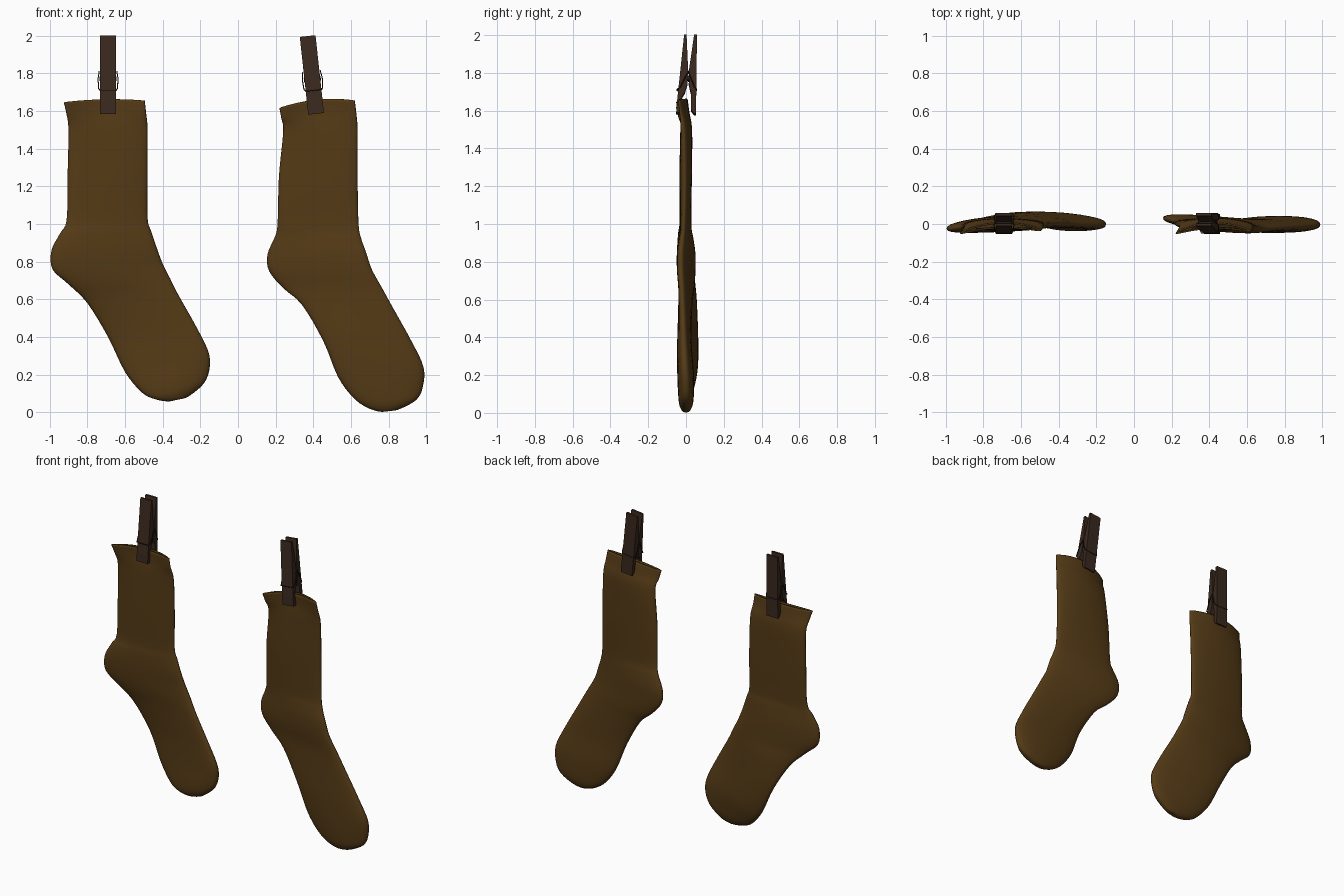
import bpy, bmesh, math
from mathutils import Matrix, Vector

if "Cube" in bpy.data.objects:
    bpy.data.objects.remove(bpy.data.objects["Cube"])


def material(name, color):
    m = bpy.data.materials.new(name)
    m.diffuse_color = color
    m.use_nodes = True
    m.node_tree.nodes["Principled BSDF"].inputs["Base Color"].default_value = m.diffuse_color
    return m


WOOL = material("brown_wool", (0.09, 0.043, 0.008, 1))
WOOD = material("dark_wood", (0.042, 0.022, 0.013, 1))
WIRE = material("dark_wire", (0.02, 0.012, 0.008, 1))


def add_object(name, bm, mat):
    bmesh.ops.recalc_face_normals(bm, faces=bm.faces)
    me = bpy.data.meshes.new(name)
    bm.to_mesh(me)
    bm.free()
    me.materials.append(mat)
    ob = bpy.data.objects.new(name, me)
    bpy.context.collection.objects.link(ob)
    return ob


def spline(a, b, c, d, t):
    return [0.5 * (2 * q + (r - p) * t + (2 * p - 5 * q + 4 * r - s) * t * t
                   + (3 * q - p - 3 * r + s) * t ** 3) for p, q, r, s in zip(a, b, c, d)]


def sock(name, sections, bump, ring=32, steps=4):
    # Loft flattened rings: left x,z / right x,z / left y, right y / bow, half thickness
    n = len(sections)
    rows = []
    for i in range(n - 1):
        a, b, c, d = (sections[min(max(k, 0), n - 1)] for k in range(i - 1, i + 3))
        rows += [spline(a, b, c, d, s / steps) for s in range(steps)]
    rows.append(sections[-1])
    bm = bmesh.new()
    loops = []
    for j, (lx, lz, rx, rz, yl, yr, bow, th) in enumerate(rows):
        loop = []
        for k in range(ring):
            t = math.tau * k / ring
            c, s = math.cos(t), math.sin(t)
            u = (c + 1) / 2
            y = yl + (yr - yl) * u + bow * (1 - c * c)
            y += math.copysign(abs(s) ** 0.8, s) * th
            z = lz + (rz - lz) * u + bump * (1 - c * c) * max(0, 1 - j / 8)
            loop.append(bm.verts.new((lx + (rx - lx) * u, y, z)))
        loops.append(loop)
    for p, q in zip(loops, loops[1:]):
        for k in range(ring):
            m = (k + 1) % ring
            bm.faces.new((p[k], p[m], q[m], q[k]))
    # Round the toe closed
    tip = bm.verts.new(sum((v.co for v in loops[-1]), Vector()) / ring)
    for k in range(ring):
        bm.faces.new((loops[-1][k], loops[-1][(k + 1) % ring], tip))
    for f in bm.faces:
        f.smooth = True
    ob = add_object(name, bm, WOOL)
    mod = ob.modifiers.new("knit_thickness", 'SOLIDIFY')
    mod.thickness = 0.008
    mod.offset = -1
    return ob


sock("left_sock", [
    (-.925, 1.645, -.495, 1.655, -.05, -.035, .035, .016),
    (-.912, 1.59, -.488, 1.59, -.035, -.03, .03, .02),
    (-.90, 1.50, -.48, 1.50, -.01, -.01, .01, .03),
    (-.905, 1.25, -.48, 1.25, -.005, 0, 0, .032),
    (-.91, 1.02, -.48, 1.03, -.01, 0, 0, .028),
    (-.945, .95, -.46, .96, -.02, 0, .005, .034),
    (-.99, .86, -.43, .87, -.025, 0, .01, .04),
    (-.985, .76, -.40, .79, -.02, .005, .01, .04),
    (-.90, .68, -.36, .71, -.005, .005, .01, .038),
    (-.80, .58, -.32, .63, .02, 0, .01, .036),
    (-.69, .40, -.23, .47, .04, -.005, .005, .036),
    (-.60, .215, -.16, .33, .03, -.005, .005, .043),
    (-.51, .105, -.15, .24, .01, 0, 0, .042),
    (-.44, .07, -.18, .155, 0, 0, 0, .036),
    (-.37, .058, -.26, .086, 0, 0, 0, .02),
    (-.325, .068, -.305, .07, 0, 0, 0, .004)], 0.012)

sock("right_sock", [
    (.22, 1.615, .62, 1.655, -.05, -.04, .035, .016),
    (.23, 1.56, .628, 1.59, -.035, -.03, .03, .02),
    (.24, 1.49, .635, 1.50, -.01, -.015, .015, .03),
    (.217, 1.25, .635, 1.25, 0, -.008, .003, .032),
    (.21, 1.00, .64, 1.00, .01, -.012, 0, .027),
    (.195, .93, .655, .92, .02, -.02, 0, .032),
    (.157, .84, .68, .85, .03, -.028, 0, .038),
    (.165, .75, .71, .76, .03, -.028, 0, .038),
    (.24, .66, .765, .66, .025, -.022, 0, .034),
    (.34, .57, .82, .56, .01, -.018, 0, .034),
    (.452, .38, .92, .38, -.005, -.012, 0, .038),
    (.53, .19, .985, .24, 0, -.005, 0, .044),
    (.61, .08, .98, .13, 0, 0, 0, .042),
    (.68, .028, .945, .065, 0, 0, 0, .036),
    (.75, .004, .86, .018, 0, 0, 0, .02),
    (.795, .006, .815, .008, 0, 0, 0, .004)], 0.025)

# Side profiles (y, z) of the two clothespin prongs
FRONT = [(-.010, 2.0), (.003, 2.0), (.012, 1.80), (.002, 1.77), (.008, 1.74),
         (-.008, 1.69), (-.022, 1.67), (-.022, 1.585), (-.052, 1.585), (-.048, 1.64)]
BACK = [(.058, 2.0), (.043, 2.0), (.014, 1.80), (.024, 1.77), (.014, 1.74),
        (.026, 1.69), (.026, 1.60), (.042, 1.58), (.053, 1.58)]
# Half of the wire spring loop, mirrored in x
HALF_WIRE = [(.043, -.047, 1.71), (.05, -.03, 1.72), (.053, -.005, 1.77), (.047, .012, 1.81),
             (.053, .025, 1.77), (.05, .045, 1.72), (.043, .055, 1.71)]


def clip(side, x, pivot_z, tilt):
    place = (Matrix.Translation((x, 0, pivot_z)) @ Matrix.Rotation(math.radians(tilt), 4, 'Y')
             @ Matrix.Translation((0, 0, -pivot_z)))
    for part, prof in (("front_prong", FRONT), ("back_prong", BACK)):
        bm = bmesh.new()
        face = bm.faces.new([bm.verts.new((-.042, y, z)) for y, z in prof])
        ext = bmesh.ops.extrude_face_region(bm, geom=[face])
        bmesh.ops.translate(bm, vec=(.084, 0, 0),
                            verts=[v for v in ext["geom"] if isinstance(v, bmesh.types.BMVert)])
        add_object(f"{side}_clip_{part}", bm, WOOD).matrix_world = place
    # Spring coil between the prongs
    bm = bmesh.new()
    bmesh.ops.create_cone(bm, cap_ends=True, segments=12, radius1=.012, radius2=.012, depth=.09,
                          matrix=Matrix.Translation((0, .013, 1.77)) @ Matrix.Rotation(math.pi / 2, 4, 'Y'))
    add_object(f"{side}_clip_coil", bm, WIRE).matrix_world = place
    # Wire loop
    cu = bpy.data.curves.new(f"{side}_clip_wire", 'CURVE')
    cu.dimensions = '3D'
    cu.bevel_depth = .003
    cu.bevel_resolution = 1
    pts = HALF_WIRE + [(-a, b, c) for a, b, c in reversed(HALF_WIRE)]
    sp = cu.splines.new('POLY')
    sp.points.add(len(pts) - 1)
    for p, co in zip(sp.points, pts):
        p.co = (*co, 1)
    sp.use_cyclic_u = True
    cu.materials.append(WIRE)
    ob = bpy.data.objects.new(f"{side}_clip_wire", cu)
    bpy.context.collection.objects.link(ob)
    ob.matrix_world = place


clip("left", -.69, 1.6, 0)
clip("right", .413, 1.6, -6.2)
